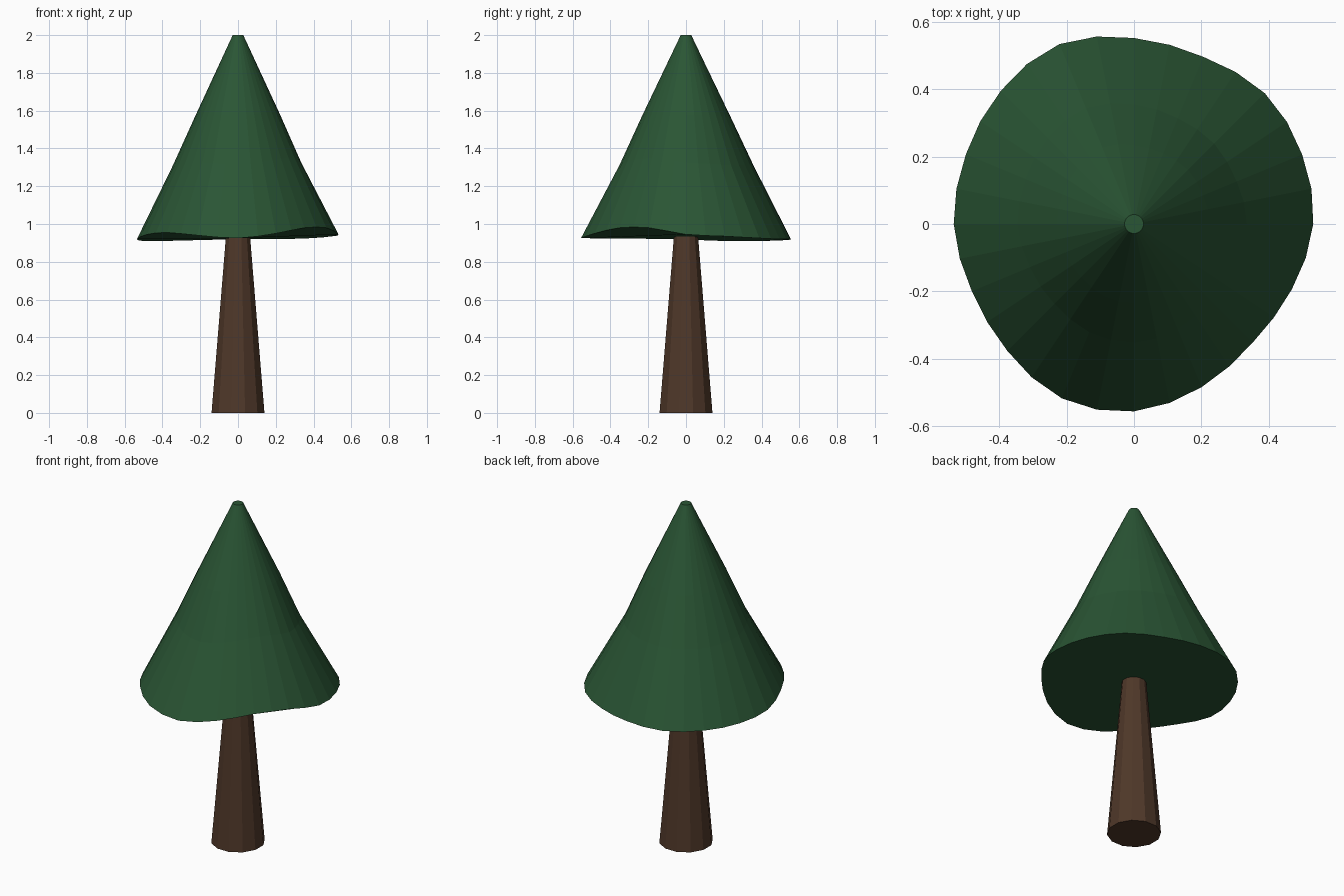
import bpy
import math

if "Cube" in bpy.data.objects:
    bpy.data.objects.remove(bpy.data.objects["Cube"])


def make_part(name, rings, color):
    """Flat-shaded solid lofted through equally sized rings, capped at both ends."""
    n = len(rings[0])
    verts = [v for ring in rings for v in ring]
    faces = []
    for k in range(len(rings) - 1):
        for i in range(n):
            j = (i + 1) % n
            faces.append((k * n + i, k * n + j, (k + 1) * n + j, (k + 1) * n + i))
    faces.append(tuple(reversed(range(n))))
    faces.append(tuple(range((len(rings) - 1) * n, len(rings) * n)))
    mesh = bpy.data.meshes.new(name)
    mesh.from_pydata(verts, [], faces)
    mat = bpy.data.materials.new(name + "_color")
    mat.diffuse_color = (*color, 1)
    mat.use_nodes = True
    mat.node_tree.nodes["Principled BSDF"].inputs["Base Color"].default_value = mat.diffuse_color
    mesh.materials.append(mat)
    obj = bpy.data.objects.new(name, mesh)
    bpy.context.collection.objects.link(obj)
    return obj


def polar(r, a, z):
    return (r * math.cos(a), r * math.sin(a), z)


def double(vals):
    """Closed smooth interpolation inserting one midpoint per interval."""
    n, out = len(vals), []
    for i in range(n):
        a, b, c, d = (vals[(i + k) % n] for k in (-1, 0, 1, 2))
        out += [b, (9 * (b + c) - a - d) / 16]
    return out


def bump(a, centre, width):
    d = (a - math.radians(centre) + math.pi) % math.tau - math.pi
    return math.exp(-(d / math.radians(width)) ** 2)


# Trunk: tapered 12-sided post
trunk_angles = [math.tau * (i + 0.5) / 12 for i in range(12)]
make_part("trunk",
          [[polar(r, a, z) for a in trunk_angles] for r, z in ((0.145, 0), (0.064, 0.96))],
          (0.078, 0.039, 0.022))

# Foliage: cone with a wavy, uneven rim (radius and height every 22.5 degrees)
rim_r = double([.532, .54, .549, .537, .552, .578, .559, .54,
                .535, .521, .532, .56, .556, .524, .498, .507])
rim_z = double([.945, .935, .925, .92, .92, .915, .91, .91,
                .92, .945, .955, .94, .925, .95, .98, .98])
N = len(rim_r)
angles = [math.tau * i / N for i in range(N)]
TOP_R = 0.028


def foliage_ring(t, dent):
    """Ring at fraction t from rim to tip, pushed in slightly on two sides."""
    ring = []
    for a, r, z in zip(angles, rim_r, rim_z):
        inward = dent * (0.35 + bump(a, 32, 35) + 0.7 * bump(a, 245, 30))
        ring.append(polar(r + (TOP_R - r) * t - inward, a, z + (2 - z) * t))
    return ring


make_part("foliage",
          [foliage_ring(0, 0), foliage_ring(0.36, 0.02), foliage_ring(0.6, 0.008),
           foliage_ring(1, 0)],
          (0.023, 0.092, 0.035))
